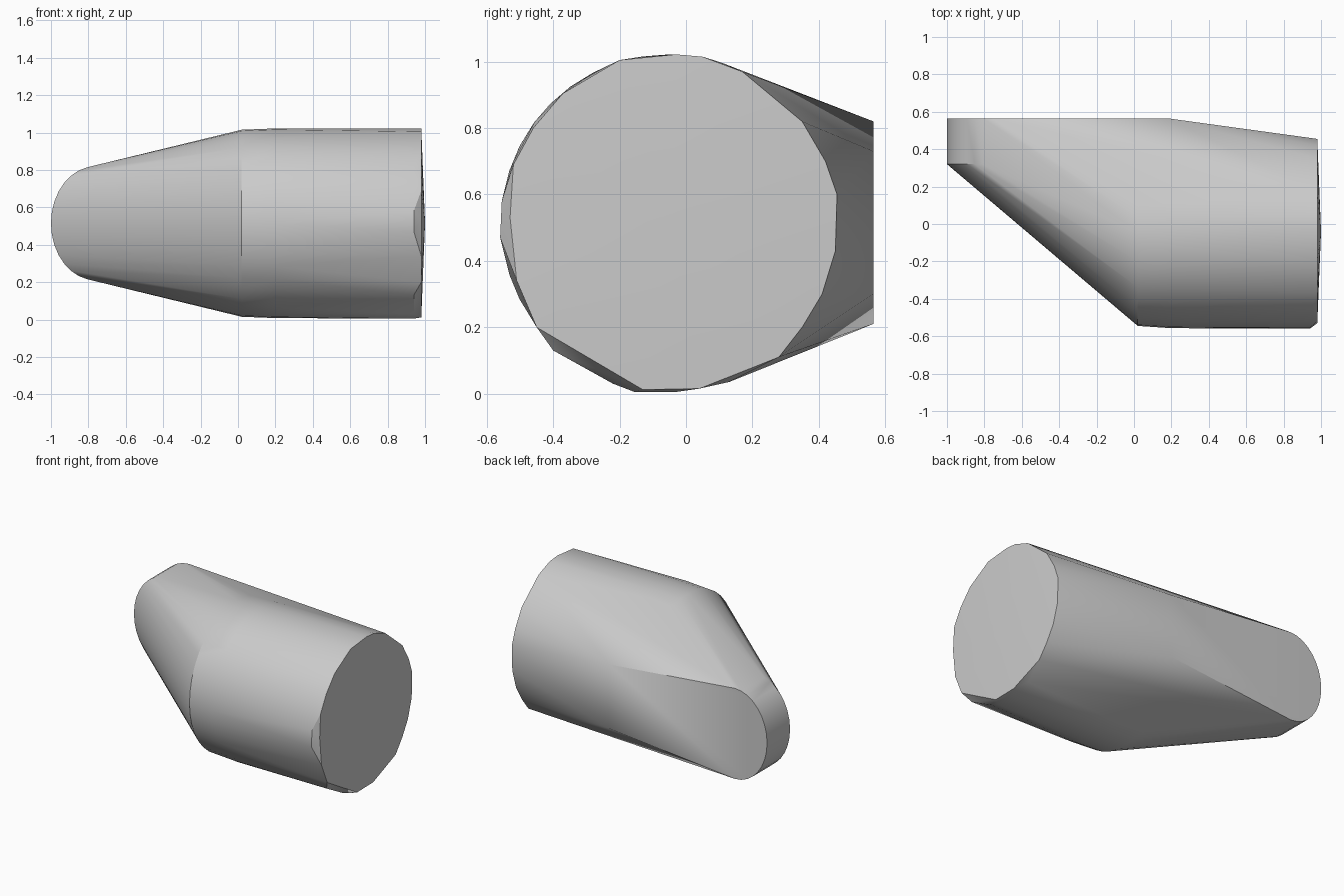
import bpy, bmesh, math

if "Cube" in bpy.data.objects:
    bpy.data.objects.remove(bpy.data.objects["Cube"], do_unlink=True)

grey = bpy.data.materials.new("plain_grey")
grey.use_nodes = True
colour = (0.6, 0.6, 0.6, 1)
grey.diffuse_color = colour
grey.node_tree.nodes["Principled BSDF"].inputs["Base Color"].default_value = colour

MID_Z = 0.515
points = []


def ring(x, y, radius, count=40):
    """Upright circle across the barrel at the given x."""
    for i in range(count):
        a = math.tau * i / count
        points.append((x, y + radius * math.cos(a), MID_Z + radius * math.sin(a)))


# Rounded nose: the same half ellipse at the tip and at the rear face
for y in (0.32, 0.565):
    for i in range(17):
        a = math.pi * (0.5 + i / 16)
        points.append((-0.76 + 0.24 * math.cos(a), y, MID_Z + 0.305 * math.sin(a)))

# Narrow end of the flat rear face
points += [(0.18, 0.565, z) for z in (0.30, 0.73)]

# Barrel sections
ring(0.02, -0.045, 0.50)
ring(0.20, -0.05, 0.507)

# Faceted barrel end as (y, z), with a slightly domed cap
rim = [(-.56, .47), (-.555, .58), (-.52, .7), (-.455, .82), (-.4, .13), (-.22, .03),
       (-.155, .005), (-.03, .005), (.13, .035)]
cap = [(-.53, .53), (-.51, .34), (-.45, .2), (-.13, .012), (.04, .015), (.28, .11),
       (.35, .2), (.41, .3), (.45, .43), (.455, .6), (.42, .7), (.35, .82), (.17, .97),
       (.05, 1.015), (-.03, 1.022), (-.2, 1.005), (-.37, .905), (-.46, .8), (-.52, .69)]
points += [(0.94, y, z) for y, z in rim]
points += [(0.98, y, z) for y, z in cap]
points.append((1.0, -0.04, MID_Z))

# Tight skin around all sections
bm = bmesh.new()
for p in points:
    bm.verts.new(p)
hull = bmesh.ops.convex_hull(bm, input=bm.verts[:])
spare = [v for v in bm.verts if not v.link_faces]
bmesh.ops.delete(bm, geom=spare, context="VERTS")
bmesh.ops.dissolve_limit(bm, angle_limit=math.radians(0.5), verts=bm.verts[:], edges=bm.edges[:])
bmesh.ops.recalc_face_normals(bm, faces=bm.faces[:])

mesh = bpy.data.meshes.new("angled_barrel")
bm.to_mesh(mesh)
bm.free()
mesh.materials.append(grey)
body = bpy.data.objects.new("angled_barrel", mesh)
bpy.context.collection.objects.link(body)
bpy.context.view_layer.objects.active = body
body.select_set(True)
bpy.ops.object.shade_smooth_by_angle(angle=math.radians(30))
